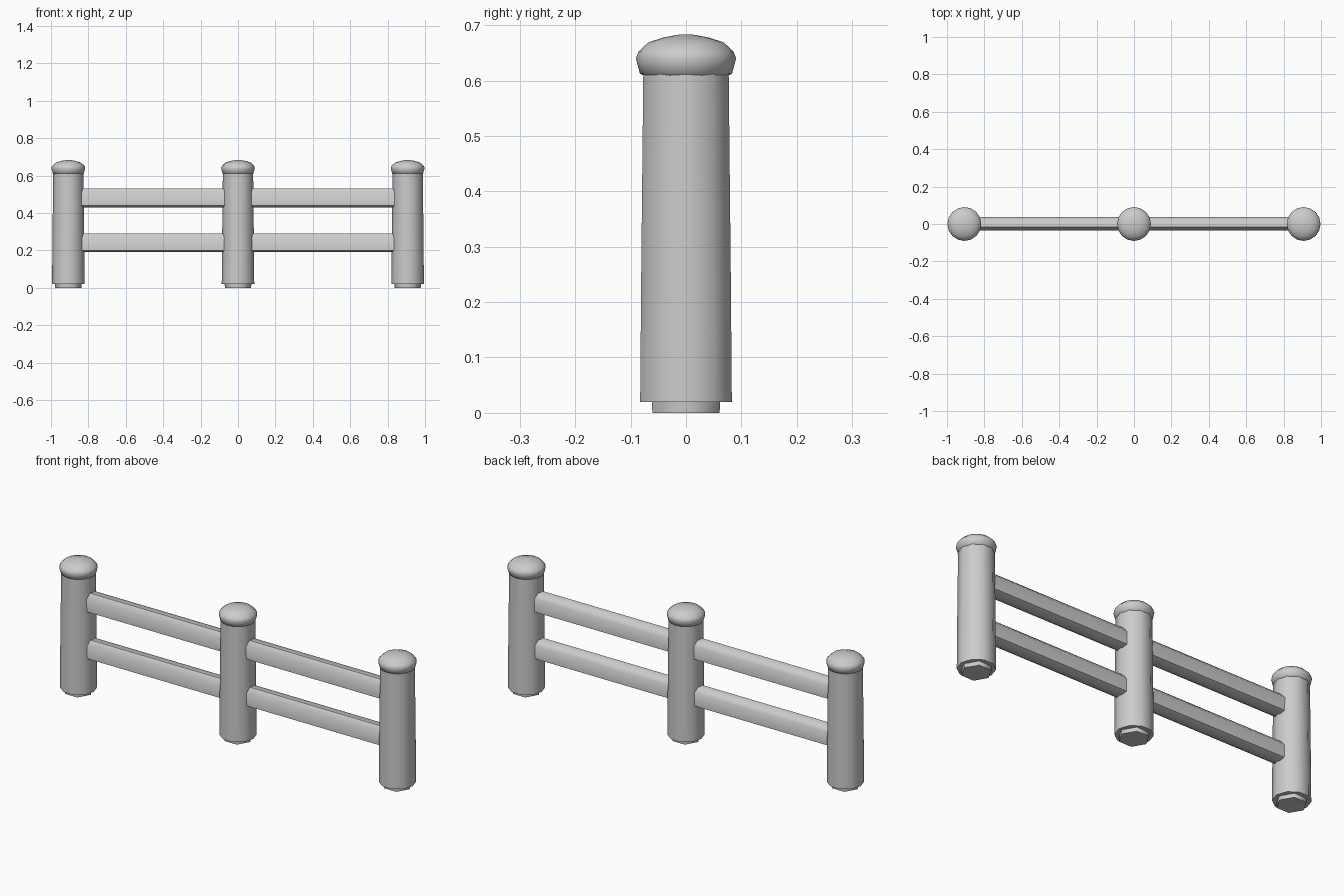
import bpy, bmesh, math

if "Cube" in bpy.data.objects:
    bpy.data.objects.remove(bpy.data.objects["Cube"])

grey = bpy.data.materials.new("grey")
grey.use_nodes = True
grey.diffuse_color = (0.6, 0.6, 0.6, 1)
grey.node_tree.nodes["Principled BSDF"].inputs["Base Color"].default_value = grey.diffuse_color


def finish(name, bm, location, angle):
    bmesh.ops.recalc_face_normals(bm, faces=bm.faces)
    mesh = bpy.data.meshes.new(name)
    bm.to_mesh(mesh)
    bm.free()
    mesh.materials.append(grey)
    ob = bpy.data.objects.new(name, mesh)
    ob.location = location
    bpy.context.collection.objects.link(ob)
    bpy.ops.object.select_all(action="DESELECT")
    ob.select_set(True)
    bpy.context.view_layer.objects.active = ob
    bpy.ops.object.shade_smooth_by_angle(angle=math.radians(angle))
    return ob


def loft(rings):
    """Bridge equal-length rings of points and cap both ends."""
    bm = bmesh.new()
    loops = [[bm.verts.new(p) for p in ring] for ring in rings]
    for a, b in zip(loops, loops[1:]):
        for i in range(len(a)):
            j = (i + 1) % len(a)
            bm.faces.new((a[i], a[j], b[j], b[i]))
    bm.faces.new(loops[0])
    bm.faces.new(loops[-1])
    return bm


def turned(profile, sides, turn=0.0):
    """Rings for a turned part; profile holds (radius, height)."""
    step = math.tau / sides
    return loft([[(r * math.cos((i + turn) * step), r * math.sin((i + turn) * step), z)
                  for i in range(sides)] for r, z in profile])


POST_SPACING = 0.907
SHAFT = [(0.087, 0.02), (0.085, 0.25), (0.081, 0.62)]
FOOT = [(0.070, 0.0), (0.072, 0.03)]
CAP = [(0.070, 0.606), (0.083, 0.612), (0.0905, 0.640), (0.086, 0.652),
       (0.068, 0.669), (0.040, 0.678), (0.012, 0.683)]

# Posts: shaft, narrower foot and domed cap
for side, x in (("right", -POST_SPACING), ("middle", 0), ("left", POST_SPACING)):
    finish(side + "_post", turned(SHAFT, 10), (x, 0, 0), 50)
    finish(side + "_post_foot", turned(FOOT, 6), (x, 0, 0), 65)
    finish(side + "_post_cap", turned(CAP, 16), (x, 0, 0), 60)

# Rails: eight-sided bars, taller than deep, running between posts
SECTION = [(-0.016, -0.050), (0.016, -0.050), (0.037, -0.040), (0.037, 0.026),
           (0.016, 0.050), (-0.016, 0.050), (-0.035, 0.026), (-0.035, -0.040)]
HALF = POST_SPACING / 2
for side, x in (("right", -HALF), ("left", HALF)):
    for level, z in (("lower", 0.24), ("upper", 0.48)):
        bar = loft([[(end, y, h) for y, h in SECTION] for end in (-0.385, 0.385)])
        finish(f"{side}_{level}_rail", bar, (x, 0, z), 50)
